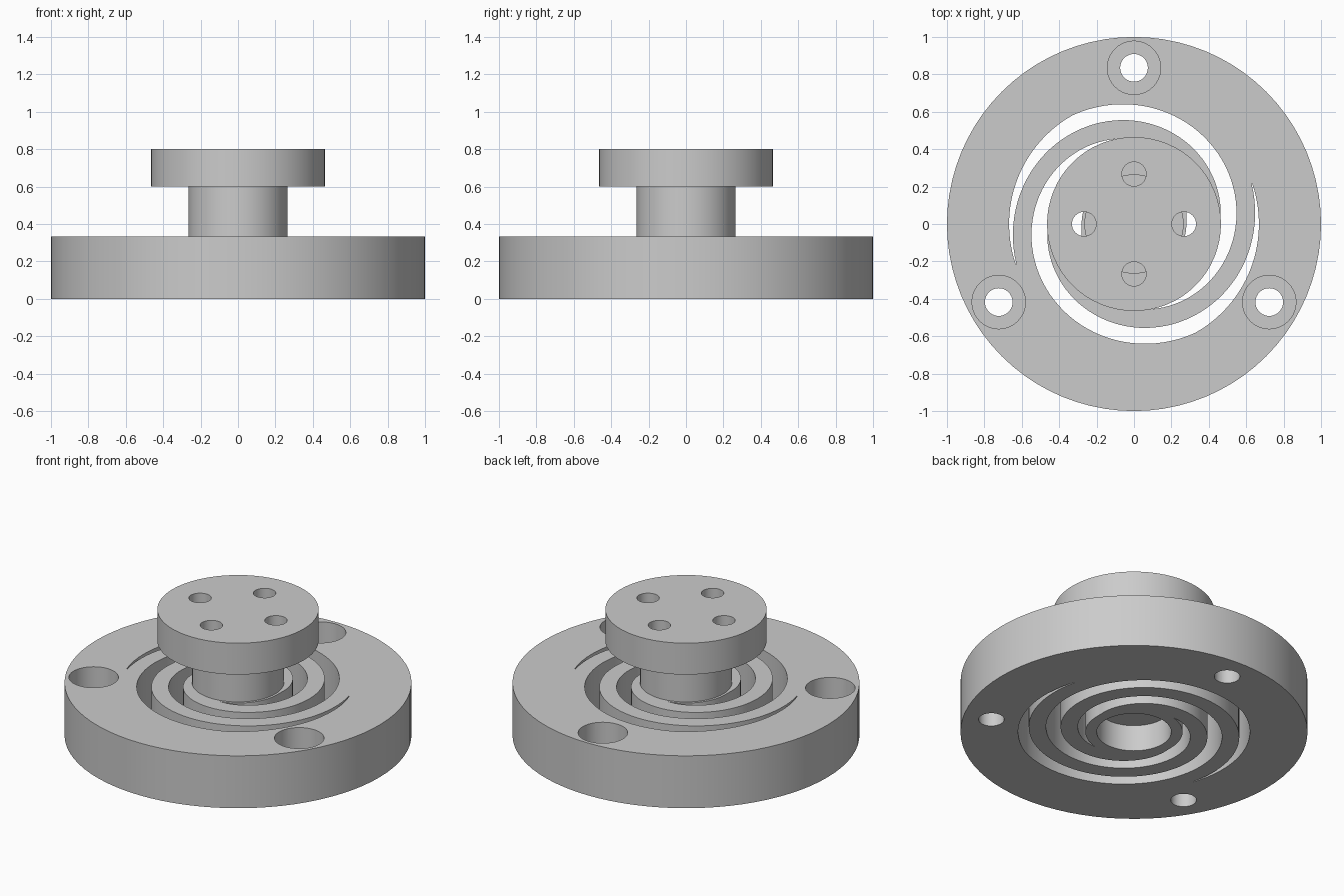
import bpy, bmesh
from math import pi, cos, sin, radians

cube = bpy.data.objects.get("Cube")
if cube:
    bpy.data.objects.remove(cube)

THICK = 0.333      # base disc thickness
HUB_TOP = 0.6
TOP = 0.8

metal = bpy.data.materials.new("grey metal")
metal.use_nodes = True
grey = (0.6, 0.6, 0.6, 1)
metal.diffuse_color = grey
metal.node_tree.nodes["Principled BSDF"].inputs["Base Color"].default_value = grey


def finish(bm, name):
    bmesh.ops.recalc_face_normals(bm, faces=bm.faces)
    mesh = bpy.data.meshes.new(name)
    bm.to_mesh(mesh)
    bm.free()
    mesh.materials.append(metal)
    ob = bpy.data.objects.new(name, mesh)
    bpy.context.collection.objects.link(ob)
    return ob


def cylinder(name, r, z0, z1, x=0, y=0, sides=64):
    bm = bmesh.new()
    bmesh.ops.create_cone(bm, cap_ends=True, segments=sides, radius1=r, radius2=r, depth=z1 - z0)
    bmesh.ops.translate(bm, verts=bm.verts, vec=(x, y, (z0 + z1) / 2))
    return finish(bm, name)


def cut(target, cutter):
    cutter.hide_render = True
    mod = target.modifiers.new("cut", "BOOLEAN")
    mod.operation = "DIFFERENCE"
    mod.solver = "EXACT"
    mod.object = cutter
    bpy.context.view_layer.objects.active = target
    bpy.ops.object.modifier_apply(modifier=mod.name)
    bpy.data.objects.remove(cutter)


def spiral_slot(name, turn):
    """Spiral band, trimmed to a ring so that both ends taper to a point."""
    bm = bmesh.new()
    slope = 0.0925 / 90
    start, end, steps = -256, 199, 120
    rings = []
    for i in range(steps + 1):
        deg = start + (end - start) * i / steps
        inner = max(0.46 + slope * deg, 0.28)
        outer = min(0.545 + slope * deg, 0.668)
        a = radians(deg) + turn
        rings.append([bm.verts.new((r * cos(a), r * sin(a), z))
                      for r, z in ((inner, -0.1), (outer, -0.1), (outer, 0.5), (inner, 0.5))])
    for p, q in zip(rings, rings[1:]):
        for k in range(4):
            j = (k + 1) % 4
            bm.faces.new((p[k], p[j], q[j], q[k]))
    bm.faces.new(rings[0])
    bm.faces.new(rings[-1])
    return finish(bm, name)


# Base disc with two interleaved spiral slots and a blind bore underneath
base = cylinder("flexure_base", 1, 0, THICK, sides=80)
for turn in (0, pi):
    cut(base, spiral_slot("slot_cutter", turn))
cut(base, cylinder("bore_cutter", 0.215, -0.1, 0.167))

# Three counterbored mounting holes
for deg in (90, 210, 330):
    x, y = 0.835 * cos(radians(deg)), 0.835 * sin(radians(deg))
    cut(base, cylinder("hole_cutter", 0.074, -0.1, 0.5, x, y, 40))
    cut(base, cylinder("counterbore_cutter", 0.143, THICK - 0.15, 0.5, x, y, 40))

# Hub between base and flange
hub = cylinder("hub", 0.265, THICK - 0.05, HUB_TOP)

# Top flange with four bolt holes
flange = cylinder("top_flange", 0.465, HUB_TOP, TOP)
for i in range(4):
    a = i * pi / 2
    cut(flange, cylinder("bolt_cutter", 0.065, 0.5, 0.9, 0.267 * cos(a), 0.267 * sin(a), 32))

# Smooth round walls, crisp rims
bpy.ops.object.select_all(action="DESELECT")
for ob in (base, hub, flange):
    ob.select_set(True)
bpy.context.view_layer.objects.active = base
bpy.ops.object.shade_smooth_by_angle(angle=radians(30))
